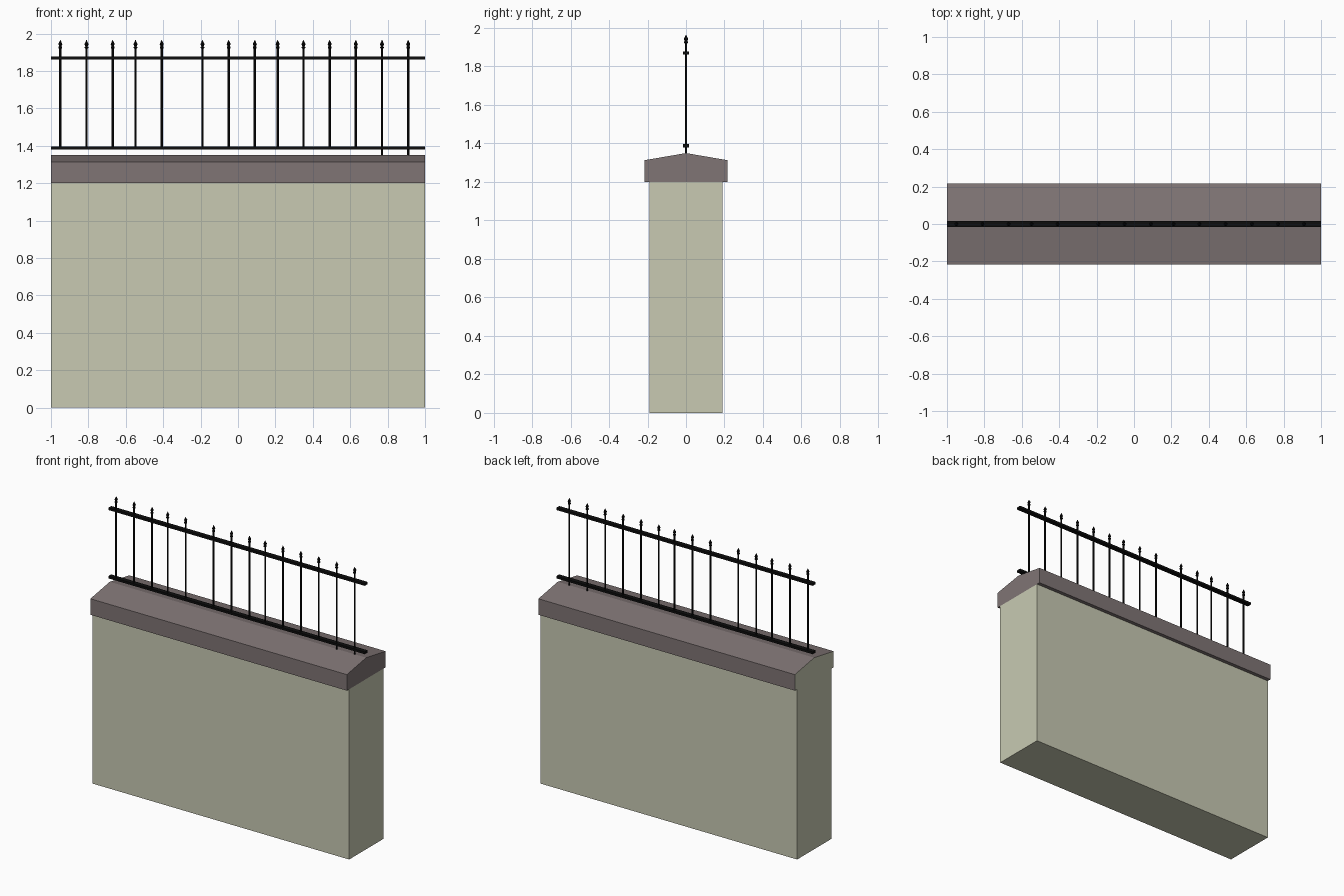
import bpy, bmesh

if "Cube" in bpy.data.objects:
    bpy.data.objects.remove(bpy.data.objects["Cube"])

def material(name, rgb):
    m = bpy.data.materials.new(name)
    m.diffuse_color = (*rgb, 1)
    m.use_nodes = True
    m.node_tree.nodes["Principled BSDF"].inputs["Base Color"].default_value = m.diffuse_color
    return m

STONE = material("pale_stone", (0.58, 0.59, 0.45))
COPING = material("mauve_coping", (0.215, 0.178, 0.178))
IRON = material("black_iron", (0.004, 0.004, 0.004))

def finish(name, bm, *mats):
    bmesh.ops.recalc_face_normals(bm, faces=bm.faces)
    me = bpy.data.meshes.new(name)
    bm.to_mesh(me)
    bm.free()
    for m in mats:
        me.materials.append(m)
    ob = bpy.data.objects.new(name, me)
    bpy.context.collection.objects.link(ob)
    return ob

def extrude_x(name, profile, x0, x1, *mats):
    """Extrude a (y, z) profile along x; the left end takes the second material."""
    bm = bmesh.new()
    ends = [[bm.verts.new((x, y, z)) for y, z in profile] for x in (x0, x1)]
    left = bm.faces.new(ends[0])
    bm.faces.new(ends[1])
    n = len(profile)
    for i in range(n):
        j = (i + 1) % n
        bm.faces.new((ends[0][i], ends[0][j], ends[1][j], ends[1][i]))
    if len(mats) > 1:
        left.material_index = 1
    return finish(name, bm, *mats)

def rect(half, z0, z1):
    return [(-half, z0), (half, z0), (half, z1), (-half, z1)]

# Wall and gabled coping (its left end is in the wall colour)
extrude_x("wall", rect(0.19, 0, 1.2), -1, 1, STONE)
extrude_x("coping", [(-0.216, 1.2), (0.216, 1.2), (0.216, 1.313),
                     (0, 1.35), (-0.216, 1.313)], -1, 1, COPING, STONE)

# Rails
for name, z in (("lower_rail", 1.388), ("upper_rail", 1.87)):
    extrude_x(name, rect(0.016, z - 0.008, z + 0.008), -1, 1, IRON)

# Pickets: eight-sided bars turned with a small collar and spear tip
def picket(name, x, bottom):
    rings = [(0.006, bottom), (0.006, 1.918), (0.010, 1.922), (0.010, 1.928),
             (0.006, 1.932), (0.011, 1.943), (0.001, 1.965)]
    bm = bmesh.new()
    for (r0, z0), (r1, z1) in zip(rings, rings[1:]):
        res = bmesh.ops.create_cone(bm, segments=8, radius1=r0, radius2=r1,
                                    depth=z1 - z0, cap_ends=False)
        bmesh.ops.translate(bm, verts=res["verts"], vec=(x, 0, (z0 + z1) / 2))
    bmesh.ops.remove_doubles(bm, verts=bm.verts, dist=0.0002)
    bmesh.ops.holes_fill(bm, edges=[e for e in bm.edges if e.is_boundary])
    finish(name, bm, IRON)

XS = [-0.95, -0.81, -0.67, -0.548, -0.408, -0.19, -0.05,
      0.09, 0.212, 0.35, 0.49, 0.63, 0.77, 0.91]
for i, x in enumerate(XS):
    # the two rightmost pickets run down to the coping
    picket(f"picket_{i + 1}", x, 1.345 if x > 0.7 else 1.385)
